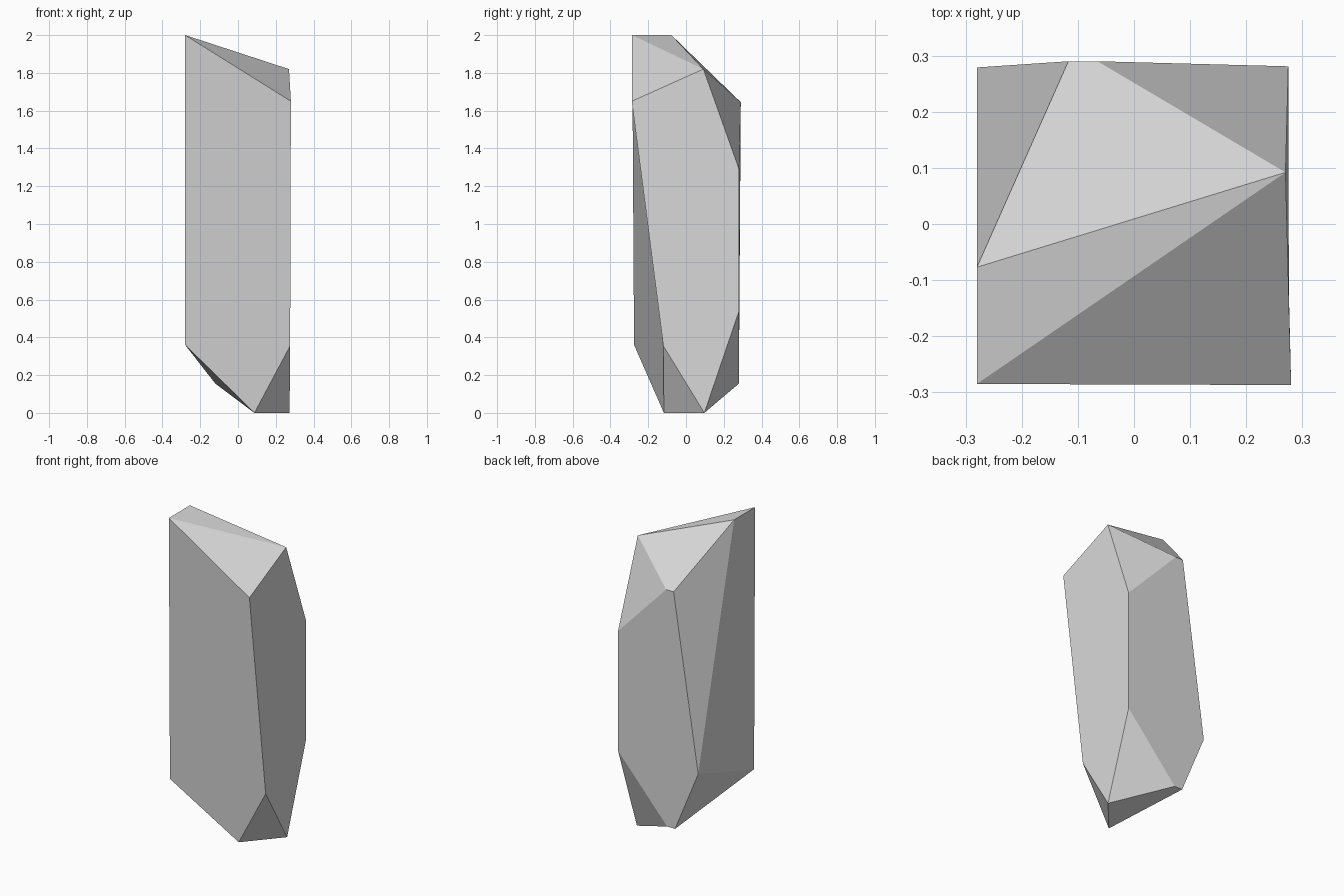
import bpy
import bmesh

cube = bpy.data.objects.get("Cube")
if cube:
    bpy.data.objects.remove(cube, do_unlink=True)

# Plain grey stone
stone = bpy.data.materials.new("grey stone")
stone.use_nodes = True
colour = (0.69, 0.69, 0.69, 1)
stone.diffuse_color = colour
bsdf = next(n for n in stone.node_tree.nodes if n.type == "BSDF_PRINCIPLED")
bsdf.inputs["Base Color"].default_value = colour

# Corners of the chipped pillar, from top to bottom
corners = {
    "peak_front": (-0.28, -0.285, 2.0),
    "peak_back": (-0.28, -0.077, 2.0),
    "shoulder": (0.27, 0.092, 1.82),
    "front_top": (0.28, -0.287, 1.65),
    "rear_top_a": (-0.117, 0.29, 1.645),
    "rear_top_b": (-0.065, 0.29, 1.645),
    "rear_upper": (0.275, 0.281, 1.29),
    "rear_lower": (0.275, 0.281, 0.54),
    "rear_side": (-0.28, 0.279, 0.54),
    "front_side": (-0.28, -0.275, 0.36),
    "front_low": (0.276, -0.12, 0.355),
    "rear_foot_a": (-0.12, 0.28, 0.155),
    "rear_foot_b": (-0.065, 0.28, 0.155),
    "foot_front": (0.087, -0.117, 0.0),
    "foot_back": (0.273, 0.097, 0.0),
}

# Facets of the pillar: long sides, then crown, then base
facets = [
    "front_top peak_front front_side foot_front front_low",
    "front_top front_low foot_back rear_lower rear_upper shoulder",
    "rear_top_a rear_top_b rear_upper rear_lower rear_foot_b rear_foot_a rear_side",
    "peak_front peak_back rear_side front_side",
    "peak_back rear_top_a rear_side",
    "peak_back rear_top_a rear_top_b shoulder",
    "peak_front peak_back shoulder",
    "peak_front shoulder front_top",
    "rear_top_b rear_upper shoulder",
    "rear_lower foot_back rear_foot_b",
    "foot_front front_low foot_back",
    "foot_front foot_back rear_foot_b rear_foot_a",
    "front_side foot_front rear_foot_a",
    "front_side rear_foot_a rear_side",
]

bm = bmesh.new()
verts = {name: bm.verts.new(co) for name, co in corners.items()}
for facet in facets:
    bm.faces.new([verts[name] for name in facet.split()])
bmesh.ops.recalc_face_normals(bm, faces=bm.faces[:])

mesh = bpy.data.meshes.new("stone_pillar")
bm.to_mesh(mesh)
bm.free()
mesh.materials.append(stone)
pillar = bpy.data.objects.new("stone_pillar", mesh)
bpy.context.collection.objects.link(pillar)
